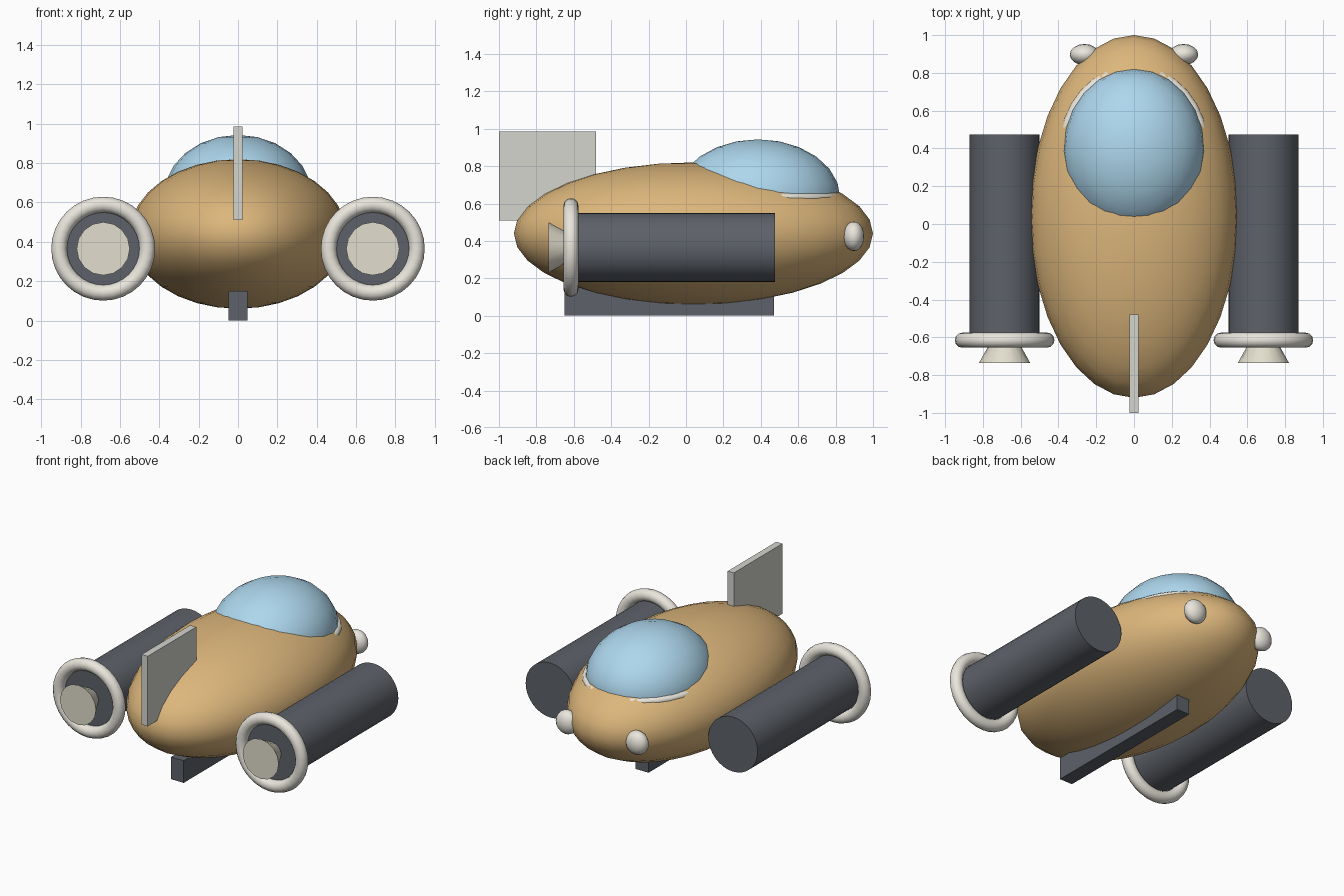
import bpy
import math

if "Cube" in bpy.data.objects:
    bpy.data.objects.remove(bpy.data.objects["Cube"])

ALONG_Y = (-math.pi / 2, 0, 0)   # turns a primitive's z axis to +y


def material(name, r, g, b):
    m = bpy.data.materials.new(name)
    m.diffuse_color = (r, g, b, 1)
    m.use_nodes = True
    m.node_tree.nodes["Principled BSDF"].inputs["Base Color"].default_value = m.diffuse_color
    return m


SAND = material("sand", 0.72, 0.47, 0.20)
GLASS = material("pale_blue", 0.42, 0.68, 0.85)
DARK = material("dark_grey", 0.11, 0.12, 0.14)
WHITE = material("off_white", 0.82, 0.79, 0.72)
CREAM = material("cream", 0.76, 0.73, 0.61)
PALE = material("pale_grey", 0.66, 0.66, 0.62)


def finish(name, mat, scale=(1, 1, 1), smooth=True):
    ob = bpy.context.object
    ob.name = ob.data.name = name
    ob.scale = scale
    bpy.ops.object.transform_apply(location=False, rotation=True, scale=True)
    if smooth:
        bpy.ops.object.shade_smooth_by_angle(angle=math.radians(40))
    ob.data.materials.append(mat)
    return ob


def ellipsoid(name, mat, loc, radii, segments, rings):
    bpy.ops.mesh.primitive_uv_sphere_add(segments=segments, ring_count=rings, location=loc)
    return finish(name, mat, radii)


def tube(name, mat, x, z, y0, y1, r0, r1, sides):
    bpy.ops.mesh.primitive_cone_add(vertices=sides, radius1=r0, radius2=r1, depth=y1 - y0,
                                    location=(x, (y0 + y1) / 2, z), rotation=ALONG_Y)
    return finish(name, mat)


def ring(name, mat, loc, major, minor, rot=(0, 0, 0), scale=(1, 1, 1)):
    bpy.ops.mesh.primitive_torus_add(major_radius=major, minor_radius=minor, major_segments=32,
                                     minor_segments=12, location=loc, rotation=rot)
    return finish(name, mat, scale)


def box(name, mat, lo, hi):
    centre = [(a + b) / 2 for a, b in zip(lo, hi)]
    bpy.ops.mesh.primitive_cube_add(size=1, location=centre)
    return finish(name, mat, [b - a for a, b in zip(lo, hi)], smooth=False)


# Hull and canopy with its rim
ellipsoid("hull", SAND, (0, 0.04, 0.44), (0.55, 0.96, 0.38), 32, 16)
ellipsoid("canopy", GLASS, (0, 0.385, 0.63), (0.378, 0.44, 0.313), 24, 12)
ring("canopy_rim", WHITE, (0, 0.385, 0.63), 0.372, 0.025, scale=(1, 1.15, 1))

# Tail fin and belly skid
box("tail_fin", PALE, (-0.023, -1.0, 0.51), (0.023, -0.48, 0.985))
box("belly_skid", DARK, (-0.048, -0.65, 0.0), (0.048, 0.47, 0.15))

# Engines and headlights on both sides
for side, s in (("left", -1), ("right", 1)):
    x, z = s * 0.685, 0.365
    tube(side + "_engine", DARK, x, z, -0.61, 0.475, 0.185, 0.185, 32)
    ring(side + "_engine_ring", WHITE, (x, -0.615, z), 0.224, 0.04, rot=ALONG_Y)
    tube(side + "_nozzle", CREAM, x, z, -0.735, -0.59, 0.135, 0.055, 16)
    ellipsoid(side + "_headlight", WHITE, (s * 0.262, 0.897, 0.425), (0.078, 0.056, 0.079), 16, 10)
